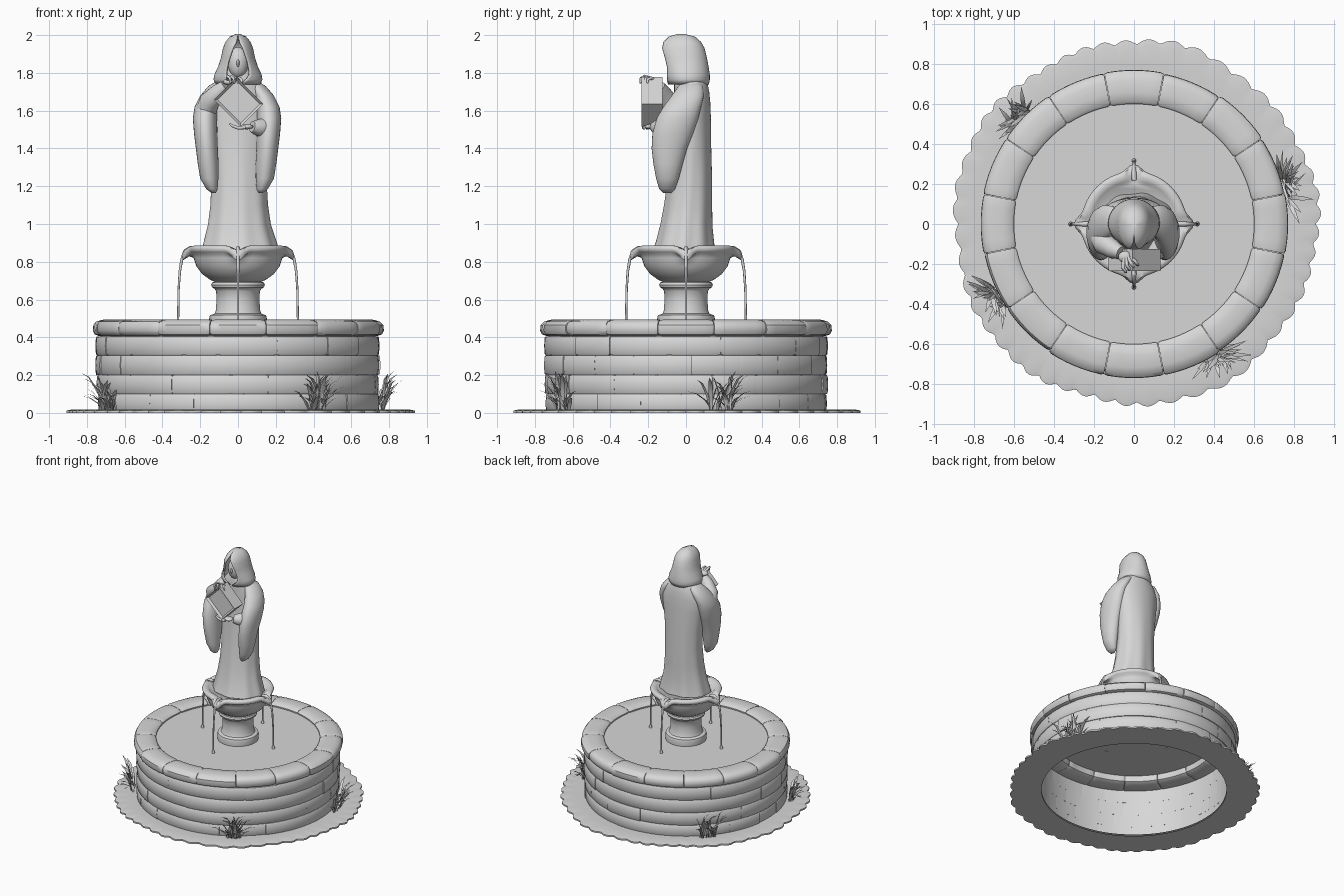
import bpy, bmesh, math, random
from mathutils import Vector, Matrix
from math import sin, cos, pi

if "Cube" in bpy.data.objects:
    bpy.data.objects.remove(bpy.data.objects["Cube"])

random.seed(4)
TAU = 2 * pi
stone = bpy.data.materials.new("pale_stone")
stone.diffuse_color = (0.68, 0.68, 0.68, 1)
stone.use_nodes = True
stone.node_tree.nodes["Principled BSDF"].inputs["Base Color"].default_value = stone.diffuse_color


def finish(name, bm, angle=40):
    """Turn a bmesh into a smooth-shaded object with sharp edges kept."""
    bmesh.ops.recalc_face_normals(bm, faces=bm.faces)
    me = bpy.data.meshes.new(name)
    bm.to_mesh(me)
    bm.free()
    me.materials.append(stone)
    for p in me.polygons:
        p.use_smooth = True
    me.set_sharp_from_angle(angle=math.radians(angle))
    ob = bpy.data.objects.new(name, me)
    bpy.context.collection.objects.link(ob)
    return ob


def skin(bm, rings, closed=True, caps=True):
    """Bridge a list of equally long point rings."""
    vs = [[bm.verts.new(p) for p in r] for r in rings]
    n = len(vs[0])
    for a, b in zip(vs, vs[1:]):
        for i in range(n if closed else n - 1):
            j = (i + 1) % n
            bm.faces.new((a[i], a[j], b[j], b[i]))
    if caps:
        bm.faces.new(vs[0])
        bm.faces.new(vs[-1])


def oval(z, cx, cy, rx, ry, n=40, fold=0, count=9):
    """Horizontal oval ring with optional cloth folds."""
    out = []
    for i in range(n):
        t = TAU * i / n
        k = 1 + fold * cos(count * t + 0.6)
        out.append((cx + rx * k * cos(t), cy + ry * k * sin(t), z))
    return out


def tube(bm, pts, radii, n=10):
    """Round tube along a path with one radius per point."""
    pts = [Vector(p) for p in pts]
    rings = []
    for i, p in enumerate(pts):
        d = (pts[min(i + 1, len(pts) - 1)] - pts[max(i - 1, 0)]).normalized()
        u = d.cross(Vector((0.31, 0.9, 0.2))).normalized()
        v = d.cross(u)
        rings.append([p + (u * cos(TAU * k / n) + v * sin(TAU * k / n)) * radii[i] for k in range(n)])
    skin(bm, rings)


def ball(bm, c, r, segs=24):
    bmesh.ops.create_uvsphere(bm, u_segments=segs, v_segments=segs // 2, radius=1,
                              matrix=Matrix.Translation(c) @ Matrix.Diagonal((*r, 1)))


def arc_stone(bm, profile, a0, a1, shrink, steps=6):
    """Sweep an (r, z) profile through an arc, tapering both ends."""
    cr = sum(p[0] for p in profile) / len(profile)
    cz = sum(p[1] for p in profile) / len(profile)
    angles = [a0] + [a0 + 0.02 + (a1 - a0 - 0.04) * i / steps for i in range(steps + 1)] + [a1]
    rings = []
    for i, a in enumerate(angles):
        k = shrink if i in (0, len(angles) - 1) else 1
        rings.append([((cr + (r - cr) * k) * cos(a), (cr + (r - cr) * k) * sin(a), cz + (z - cz) * k)
                      for r, z in profile])
    skin(bm, rings)


def lathe(bm, profile, n=64, caps=True):
    skin(bm, [oval(z, 0, 0, r, r, n) for r, z in profile], caps=caps)


# Ground apron with a scalloped outer edge
bm = bmesh.new()
N = 360
edge = []
for i in range(N):
    t = TAU * i / N
    edge.append(0.895 + 0.018 * sin(3 * t + 1) * cos(2 * t)
                + 0.024 * abs(sin(25 * t + 1.2 * sin(3 * t))) + 0.006 * sin(11 * t))
rings = []
for f, z in ((0, 0.012), (0.5, 0.016), (0.9, 0.017), (1, 0.012), (1, 0.0), (0, 0.0)):
    rings.append([((0.68 + (e - 0.68) * f) * cos(TAU * i / N), (0.68 + (e - 0.68) * f) * sin(TAU * i / N), z)
                  for i, e in enumerate(edge)])
skin(bm, rings, caps=False)
finish("ground_apron", bm)

# Basin wall: backing shell and courses of brick
bm = bmesh.new()
lathe(bm, [(0.728, 0.0), (0.728, 0.43)], 96, caps=False)
finish("wall_backing", bm)
bm = bmesh.new()
for row, (z0, z1) in enumerate(((0.0, 0.1), (0.1, 0.2), (0.2, 0.305), (0.305, 0.405))):
    cuts = [TAU * (i + 0.5 * (row % 2) + random.uniform(-0.18, 0.18)) / 17 for i in range(17)]
    cuts.append(cuts[0] + TAU)
    for a0, a1 in zip(cuts, cuts[1:]):
        r = 0.742 + row * 0.003 + random.uniform(-0.005, 0.005)
        arc_stone(bm, [(0.722, z0), (r - 0.005, z0), (r, z0 + 0.007), (r + 0.003, (z0 + z1) / 2),
                       (r, z1 - 0.007), (r - 0.005, z1), (0.722, z1)], a0, a1, 0.97)
finish("wall_bricks", bm)

# Rim of sixteen coping stones
bm = bmesh.new()
for i in range(16):
    a = TAU * (i - 0.5) / 16
    o = random.uniform(-0.005, 0.005)
    prof = [(0.606, 0.42), (0.602, 0.475), (0.615, 0.488), (0.66, 0.494), (0.72, 0.493), (0.752, 0.483),
            (0.766 + o, 0.465), (0.768 + o, 0.435), (0.758 + o, 0.415), (0.74, 0.408), (0.63, 0.408)]
    arc_stone(bm, prof, a + 0.002, a + TAU / 16 - 0.002, 0.94)
finish("rim_stones", bm)

# Water surface
bm = bmesh.new()
lathe(bm, [(0.13, 0.465), (0.66, 0.465)], 96, caps=False)
finish("water_surface", bm)

# Column under the bowl
bm = bmesh.new()
lathe(bm, [(0.15, 0.46), (0.153, 0.5), (0.148, 0.517), (0.125, 0.525), (0.118, 0.54), (0.113, 0.6),
           (0.116, 0.645), (0.125, 0.658), (0.138, 0.665), (0.142, 0.678), (0.136, 0.69), (0.11, 0.7)])
finish("column", bm)

# Bowl with four drooping spouts on its lip
bm = bmesh.new()
rings = []
for r, z, out, drop in ((0.11, 0.69, 0, 0), (0.145, 0.703, 0, 0), (0.19, 0.735, 0, 0), (0.22, 0.775, 0, 0),
                        (0.235, 0.82, 0, 0), (0.238, 0.84, 0.02, -0.01), (0.257, 0.852, 0.035, -0.045),
                        (0.264, 0.868, 0.036, -0.035), (0.258, 0.882, 0.025, -0.02),
                        (0.24, 0.886, 0, -0.02), (0.215, 0.88, 0, -0.02), (0.2, 0.862, 0, 0)):
    ring = []
    for i in range(96):
        t = TAU * i / 96
        p = max(0, cos(4 * t)) ** 5
        rr = r + out * p
        ring.append((rr * cos(t), rr * sin(t), z + drop * p))
    rings.append(ring)
skin(bm, rings)
finish("bowl", bm, 60)

# Four water streams
bm = bmesh.new()
for k in range(4):
    path = [(0.22, 0.868), (0.255, 0.872), (0.282, 0.855), (0.298, 0.81), (0.308, 0.75), (0.314, 0.66),
            (0.316, 0.56), (0.317, 0.49), (0.317, 0.475), (0.317, 0.462)]
    c, s = cos(k * pi / 2), sin(k * pi / 2)
    tube(bm, [(r * c, r * s, z) for r, z in path],
         [0.012, 0.012, 0.01, 0.008, 0.007, 0.006, 0.006, 0.006, 0.011, 0.012])
finish("water_streams", bm, 60)

# Robe
bm = bmesh.new()
skin(bm, [oval(*s, n=72, fold=f) for s, f in (
    ((0.868, 0.01, -0.008, 0.2, 0.162), 0.025), ((0.9, 0.01, -0.005, 0.193, 0.153), 0.025),
    ((1.0, 0.006, 0.003, 0.165, 0.136), 0.02), ((1.1, 0.005, 0.012, 0.152, 0.127), 0.015),
    ((1.25, 0.004, 0.022, 0.145, 0.116), 0.01), ((1.4, 0, 0.028, 0.152, 0.106), 0.005),
    ((1.55, 0, 0.032, 0.168, 0.1), 0), ((1.64, 0, 0.032, 0.172, 0.097), 0),
    ((1.7, 0, 0.03, 0.155, 0.093), 0), ((1.75, 0, 0.025, 0.122, 0.088), 0),
    ((1.79, 0, 0.02, 0.085, 0.075), 0), ((1.84, 0, 0.01, 0.05, 0.05), 0))])
finish("robe", bm, 60)

# Hanging sleeves and forearms
for side, name in ((-1, "left_sleeve"), (1, "right_sleeve")):
    bm = bmesh.new()
    w = 0.0 if side < 0 else -0.01
    skin(bm, [oval(z, side * (x + w), y, rx, ry, 28) for z, x, y, rx, ry in (
        (1.165, 0.13, -0.1, 0.012, 0.022), (1.185, 0.138, -0.1, 0.03, 0.042),
        (1.24, 0.152, -0.098, 0.048, 0.06), (1.32, 0.158, -0.095, 0.055, 0.078),
        (1.4, 0.165, -0.088, 0.058, 0.094), (1.48, 0.171, -0.07, 0.062, 0.108),
        (1.56, 0.175, -0.045, 0.064, 0.11), (1.62, 0.17, -0.02, 0.06, 0.1),
        (1.68, 0.147, 0.01, 0.053, 0.085), (1.73, 0.112, 0.025, 0.045, 0.065),
        (1.765, 0.08, 0.025, 0.02, 0.03))])
    if side < 0:
        tube(bm, [(-0.175, -0.05, 1.58), (-0.15, -0.1, 1.65), (-0.1, -0.13, 1.7), (-0.065, -0.145, 1.73)],
             [0.055, 0.055, 0.045, 0.032], 20)
    else:
        tube(bm, [(0.175, -0.06, 1.52), (0.14, -0.11, 1.51), (0.1, -0.15, 1.51), (0.075, -0.165, 1.515)],
             [0.055, 0.052, 0.042, 0.03], 20)
    finish(name, bm, 60)

# Hood: open-fronted cloth shell
bm = bmesh.new()
rings = []
for z, hw, yb, yf, T in ((2.0, 0.012, -0.01, 0.045, 3.13), (1.987, 0.04, 0.045, 0.088, 3.1),
                         (1.96, 0.062, 0.075, 0.117, 2.98), (1.93, 0.074, 0.092, 0.13, 2.78),
                         (1.88, 0.084, 0.105, 0.126, 2.6), (1.83, 0.1, 0.114, 0.116, 2.54),
                         (1.79, 0.119, 0.12, 0.11, 2.62), (1.765, 0.124, 0.12, 0.102, 2.8),
                         (1.74, 0.112, 0.115, 0.09, 3.05)):
    ts = [-T + 2 * T * i / 40 for i in range(41)]
    rings.append([(hw * sin(t), (yb if cos(t) > 0 else yf) * cos(t), z) for t in ts])
skin(bm, rings, closed=False, caps=False)
bm.faces.new([v for v in bm.verts if v.co.z > 1.999])
hood = finish("hood", bm, 60)
mod = hood.modifiers.new("cloth", 'SOLIDIFY')
mod.thickness = 0.012
mod.offset = 0

# Face and nose
bm = bmesh.new()
ball(bm, (0, -0.035, 1.855), (0.054, 0.05, 0.082))
ball(bm, (0, -0.083, 1.852), (0.008, 0.012, 0.02), 12)
finish("face", bm)

# Tilted box with a recessed front panel
bm = bmesh.new()
bmesh.ops.create_cube(bm, size=1, matrix=Matrix.Diagonal((0.2, 0.11, 0.168, 1)))
bm.normal_update()
front = [f for f in bm.faces if f.normal.y < -0.9]
bmesh.ops.inset_region(bm, faces=front, thickness=0.018)
bmesh.ops.translate(bm, verts=front[0].verts, vec=(0, 0.018, 0))
bmesh.ops.transform(bm, verts=bm.verts,
                    matrix=Matrix.Translation((0.003, -0.18, 1.647)) @ Matrix.Rotation(math.radians(45), 4, 'Y'))
finish("held_box", bm, 20)

# Hands: one over the top corner, one under the bottom corner
bm = bmesh.new()
ball(bm, (-0.045, -0.165, 1.752), (0.034, 0.03, 0.018), 16)
for i in range(4):
    x, y = -0.055 + 0.02 * i, -0.19 - 0.012 * (3 - i)
    tube(bm, [(-0.05 + 0.01 * i, -0.165, 1.757), (x, y + 0.005, 1.782 - 0.003 * i),
              (x + 0.012, y - 0.012, 1.772 - 0.002 * i), (x + 0.016, y - 0.016, 1.745)],
         [0.01, 0.009, 0.008, 0.005], 8)
finish("upper_hand", bm, 60)
bm = bmesh.new()
ball(bm, (0.045, -0.185, 1.515), (0.036, 0.034, 0.014), 16)
for i in range(4):
    y = -0.165 - 0.018 * i
    tube(bm, [(0.04, y, 1.512), (0.0, y - 0.004, 1.508), (-0.03, y - 0.006, 1.52), (-0.045, y - 0.006, 1.532)],
         [0.01, 0.009, 0.008, 0.005], 8)
finish("lower_hand", bm, 60)

# Grass tufts against the wall: bent tapering blades
for k, (ang, n) in enumerate(((137, 26), (14, 30), (209, 26), (-58, 34))):
    a = math.radians(ang)
    out = Vector((cos(a), sin(a), 0))
    side = Vector((-sin(a), cos(a), 0))
    bm = bmesh.new()
    for _ in range(n):
        base = out * random.uniform(0.765, 0.79) + side * random.uniform(-0.06, 0.06)
        t = random.uniform(-1.5, 1.5)
        d = out * cos(t) * 0.8 + side * sin(t)
        reach, high = random.uniform(0.05, 0.16), random.uniform(0.06, 0.21)
        w = Vector((-d.y, d.x, 0)).normalized() * random.uniform(0.006, 0.013)
        strip = []
        for s, wide in ((0, 0.5), (0.35, 1), (0.7, 0.8), (1, 0.05)):
            p = base + d * reach * s ** 1.3 + Vector((0, 0, 0.012 + high * (1.5 * s - 0.5 * s ** 3)))
            strip.append([p - w * wide, p + w * wide])
        skin(bm, strip, closed=False, caps=False)
    finish("grass_tuft_%d" % (k + 1), bm)
